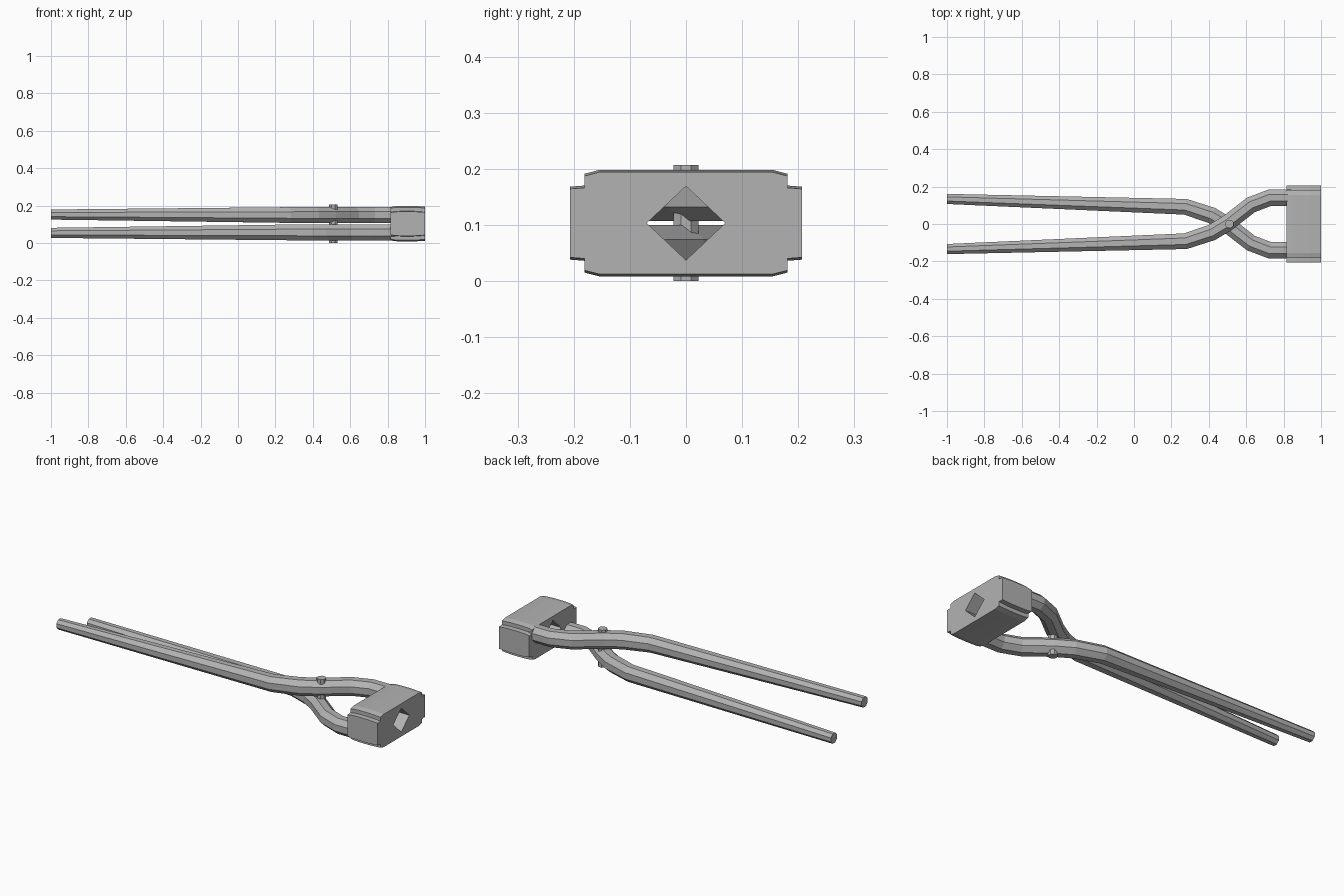
import bpy, bmesh, math
from mathutils import Vector

if "Cube" in bpy.data.objects:
    bpy.data.objects.remove(bpy.data.objects["Cube"])

ZC = 0.1035  # mid height, the arms mirror about it

steel = bpy.data.materials.new("grey_steel")
steel.diffuse_color = (0.45, 0.45, 0.45, 1)
steel.use_nodes = True
steel.node_tree.nodes["Principled BSDF"].inputs["Base Color"].default_value = steel.diffuse_color


def loft(name, rings):
    """Skin equal-sized rings of points and cap both ends."""
    bm = bmesh.new()
    vs = [[bm.verts.new(p) for p in r] for r in rings]
    n = len(rings[0])
    for a, b in zip(vs, vs[1:]):
        for i in range(n):
            j = (i + 1) % n
            bm.faces.new((a[i], a[j], b[j], b[i]))
    bm.faces.new(vs[0][::-1])
    bm.faces.new(vs[-1])
    bmesh.ops.recalc_face_normals(bm, faces=bm.faces)
    me = bpy.data.meshes.new(name)
    bm.to_mesh(me)
    bm.free()
    me.materials.append(steel)
    ob = bpy.data.objects.new(name, me)
    bpy.context.collection.objects.link(ob)
    return ob


# Arm centre line: x, y, height from mid plane, half thickness
PATH = [(-1.0, -0.134, 0.049, 0.027), (0.275, -0.092, 0.0465, 0.042),
        (0.415, -0.046, 0.047, 0.0435), (0.50, 0.005, 0.047, 0.0435),
        (0.625, 0.102, 0.047, 0.0435), (0.725, 0.140, 0.047, 0.0435),
        (0.84, 0.140, 0.047, 0.0435)]


def arm(name, side):
    """Octagonal bar swept along the path; side flips it in y and z."""
    rings = []
    for k, (x, y, h, r) in enumerate(PATH):
        p = Vector((x, y))
        d0 = (p - Vector(PATH[max(k - 1, 0)][:2])).normalized() if k else None
        d1 = (Vector(PATH[k + 1][:2]) - p).normalized() if k < len(PATH) - 1 else None
        d0, d1 = d0 or d1, d1 or d0
        t = (d0 + d1).normalized()
        if k in (0, len(PATH) - 1):
            t = Vector((1, 0))
        nrm = Vector((-t.y, t.x)) / max(t.dot(d0), 0.5)
        ring = []
        for i in range(8):
            a = math.pi / 8 + i * math.pi / 4
            R = r / math.cos(math.pi / 8)
            q = p + nrm * R * math.cos(a)
            ring.append((q.x, side * q.y, ZC + side * (h + R * math.sin(a))))
        rings.append(ring)
    return loft(name, rings)


arm("upper_arm", 1)
arm("lower_arm", -1)

# Pivot pin through the crossing
loft("pivot_pin", [[(0.51 + 0.024 * math.cos(math.pi / 8 + i * math.pi / 4),
                     0.024 * math.sin(math.pi / 8 + i * math.pi / 4), z)
                    for i in range(8)] for z in (0.0, 0.207)])

# Mould head: stepped section with a slightly arched top and bottom
QUARTER = [(0.154, 0.095), (0.181, 0.088), (0.181, 0.067), (0.207, 0.065)]
rings = []
for x, drop in ((0.815, 0.006), (0.835, 0.002), (0.87, 0), (0.94, 0), (1.0, 0.004)):
    q = [(y, h - drop) for y, h in QUARTER]
    sec = q + [(y, -h) for y, h in q[::-1]]
    sec += [(-y, h) for y, h in sec[::-1]]
    rings.append([(x, y, ZC + h) for y, h in sec])
head = loft("mould_head", rings)

# Diamond opening cut right through the head
cutter = loft("diamond_cutter", [[(x, 0.07, ZC), (x, 0, ZC + 0.066),
                                  (x, -0.07, ZC), (x, 0, ZC - 0.066)]
                                 for x in (0.7, 1.1)])
cutter.hide_render = True
mod = head.modifiers.new("diamond", 'BOOLEAN')
mod.operation = 'DIFFERENCE'
mod.solver = 'EXACT'
mod.object = cutter
bpy.context.view_layer.objects.active = head
head.select_set(True)
bpy.ops.object.modifier_apply(modifier=mod.name)
bpy.data.objects.remove(cutter)
